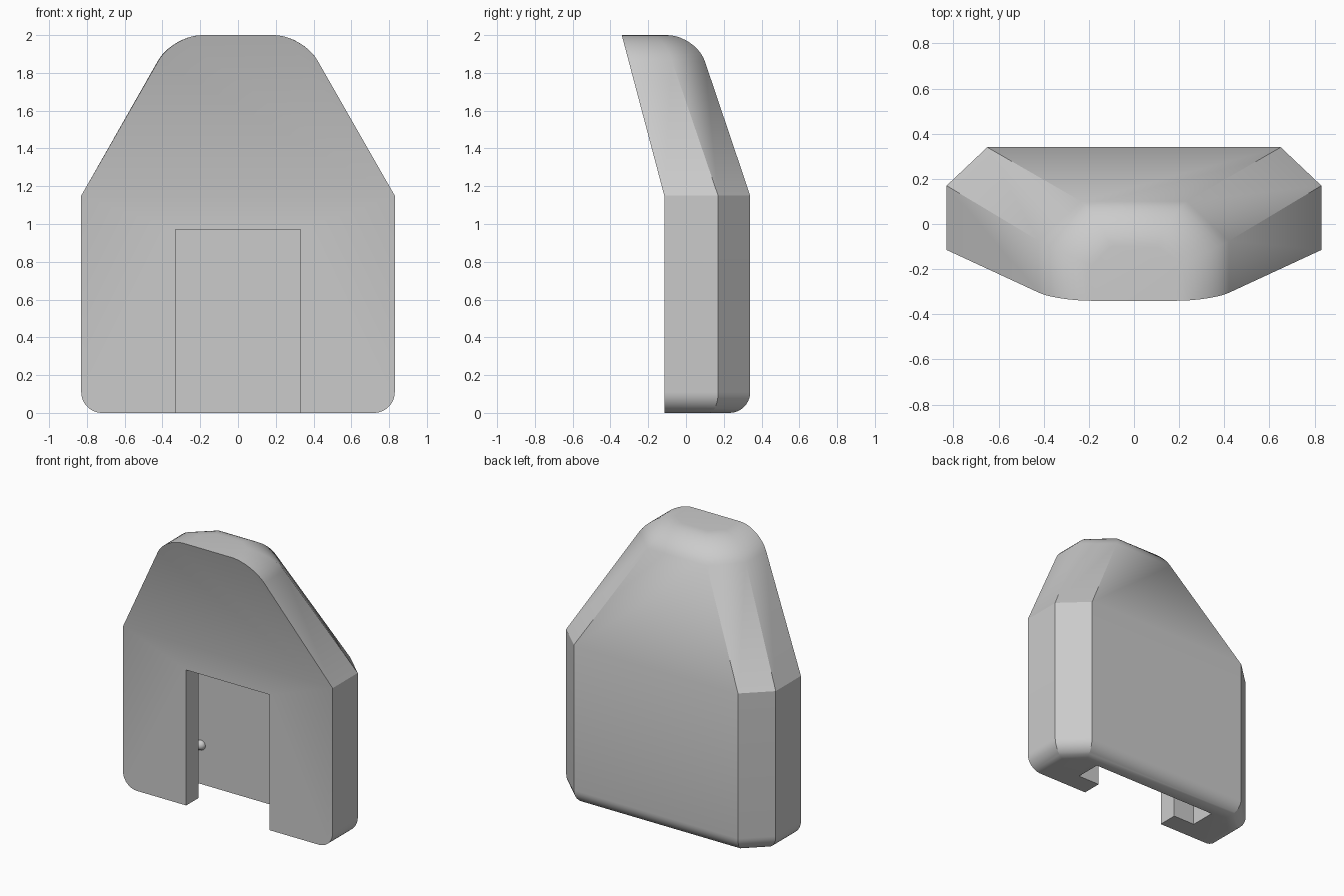
import bpy, bmesh, math
from mathutils import Matrix

cube = bpy.data.objects.get("Cube")
if cube:
    bpy.data.objects.remove(cube, do_unlink=True)

grey = bpy.data.materials.new("light_grey")
grey.use_nodes = True
colour = (0.6, 0.6, 0.6, 1)
grey.diffuse_color = colour
grey.node_tree.nodes["Principled BSDF"].inputs["Base Color"].default_value = colour


def add_object(name, bm):
    bmesh.ops.recalc_face_normals(bm, faces=bm.faces[:])
    mesh = bpy.data.meshes.new(name)
    bm.to_mesh(mesh)
    bm.free()
    mesh.materials.append(grey)
    obj = bpy.data.objects.new(name, mesh)
    bpy.context.collection.objects.link(obj)
    return obj


def box(name, half_width, y0, y1, z0, z1):
    bm = bmesh.new()
    bmesh.ops.create_cube(bm, size=1)
    bmesh.ops.scale(bm, vec=(2 * half_width, y1 - y0, z1 - z0), verts=bm.verts)
    bmesh.ops.translate(bm, vec=(0, (y0 + y1) / 2, (z0 + z1) / 2), verts=bm.verts)
    return add_object(name, bm)


# Chamfered housing: three rings of half cross-sections, mirrored and bridged
SHOULDER, TOP = 1.15, 2.0
wide = [(0.83, -0.115), (0.83, 0.17), (0.65, 0.34)]
narrow = [(0.344, -0.34), (0.344, -0.117), (0.165, 0.053)]
bm = bmesh.new()
rings = []
for z, half in ((0, wide), (SHOULDER, wide), (TOP, narrow)):
    points = half + [(-x, y) for x, y in reversed(half)]
    rings.append([bm.verts.new((x, y, z)) for x, y in points])
for low, high in zip(rings, rings[1:]):
    for i in range(6):
        j = (i + 1) % 6
        bm.faces.new((low[i], low[j], high[j], high[i]))
bm.faces.new(rings[0])
bm.faces.new(rings[-1])
bmesh.ops.recalc_face_normals(bm, faces=bm.faces[:])

# Round the top and bottom rims, leaving the front edge crisp
for ring, radius in ((rings[0], 0.11), (rings[-1], 0.155)):
    rim = [bm.edges.get((ring[i], ring[i + 1])) for i in range(5)]
    bmesh.ops.bevel(bm, geom=rim, offset=radius, offset_type='OFFSET',
                    segments=10, profile=0.5, affect='EDGES')
housing = add_object("housing", bm)

# T-shaped slot, open at the front and underneath
cutters = [box("slot_opening_cutter", 0.33, -0.5, 0.1, -0.2, 0.97),
           box("slot_cavity_cutter", 0.5, 0.025, 0.21, -0.2, 1.14)]
bpy.ops.object.select_all(action='DESELECT')
bpy.context.view_layer.objects.active = housing
housing.select_set(True)
for cutter in cutters:
    cutter.hide_render = True
    mod = housing.modifiers.new("slot", 'BOOLEAN')
    mod.operation = 'DIFFERENCE'
    mod.solver = 'EXACT'
    mod.object = cutter
    bpy.ops.object.modifier_apply(modifier=mod.name)
for cutter in cutters:
    bpy.data.objects.remove(cutter, do_unlink=True)

bpy.ops.object.shade_smooth_by_angle(angle=math.radians(20))

# Blend the corners of the rounded top
mesh = housing.data
for edge in mesh.edges:
    ends = [mesh.vertices[i].co for i in edge.vertices]
    behind_front = any(p.y > -0.115 - 0.265 * (p.z - SHOULDER) + 0.02 for p in ends)
    if behind_front and all(p.z > 1.8 for p in ends):
        edge.use_edge_sharp = False

# Small snap nubs on the back wall of the slot
for side, label in ((1, "left"), (-1, "right")):
    bm = bmesh.new()
    bmesh.ops.create_uvsphere(bm, u_segments=16, v_segments=10, radius=0.035,
                              matrix=Matrix.Translation((side * 0.44, 0.21, 0.28)))
    for face in bm.faces:
        face.smooth = True
    add_object(label + "_snap_nub", bm)
